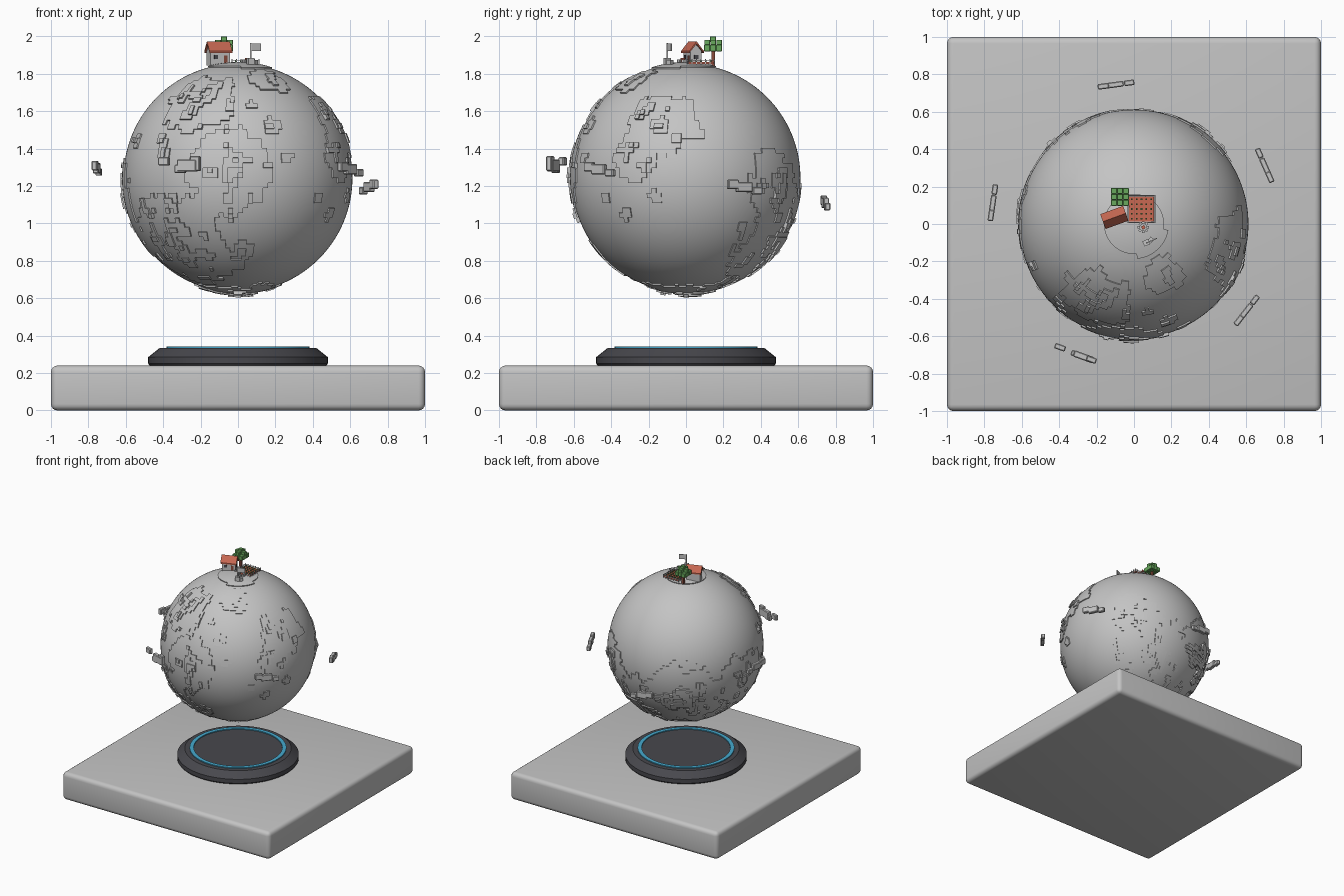
import bpy, bmesh, math, random
from mathutils import Vector, Matrix, noise

if "Cube" in bpy.data.objects:
    bpy.data.objects.remove(bpy.data.objects["Cube"])

random.seed(4)


def material(name, color):
    m = bpy.data.materials.new(name)
    m.diffuse_color = (*color, 1)
    m.use_nodes = True
    m.node_tree.nodes["Principled BSDF"].inputs["Base Color"].default_value = m.diffuse_color
    return m


STONE = material("pale stone", (0.55, 0.55, 0.55))
DARK = material("dark metal", (0.065, 0.065, 0.075))
BLUE = material("glow blue", (0.06, 0.40, 0.62))
ROOF = material("terracotta", (0.58, 0.14, 0.085))
LEAF = material("leaf green", (0.14, 0.40, 0.11))
CROP = material("crop green", (0.07, 0.20, 0.06))
WOOD = material("red brown wood", (0.25, 0.07, 0.045))


def finish(name, bm, mat, smooth=False):
    me = bpy.data.meshes.new(name)
    bm.to_mesh(me)
    bm.free()
    me.materials.append(mat)
    if smooth:
        me.shade_smooth()
        me.set_sharp_from_angle(angle=math.radians(30))
    ob = bpy.data.objects.new(name, me)
    bpy.context.collection.objects.link(ob)
    return ob


def boxes(name, items, mat, frame=Matrix(), bevel=0, segments=1):
    """One object made of boxes, each given as (centre, size, z rotation)."""
    bm = bmesh.new()
    for loc, size, turn in items:
        m = frame @ Matrix.Translation(loc) @ Matrix.Rotation(turn, 4, 'Z') @ Matrix.Diagonal((*size, 1))
        bmesh.ops.create_cube(bm, size=1, matrix=m)
    if bevel:
        bmesh.ops.bevel(bm, geom=bm.edges[:], offset=bevel, segments=segments,
                        profile=0.5, affect='EDGES')
    return finish(name, bm, mat, smooth=segments > 1)


def prism(name, profile, length, frame, mat):
    """Extrude a (y, z) profile along x."""
    bm = bmesh.new()
    face = bm.faces.new([bm.verts.new((-length / 2, y, z)) for y, z in profile])
    ext = bmesh.ops.extrude_face_region(bm, geom=[face], use_keep_orig=True)["geom"]
    bmesh.ops.translate(bm, verts=[v for v in ext if isinstance(v, bmesh.types.BMVert)], vec=(length, 0, 0))
    bmesh.ops.recalc_face_normals(bm, faces=bm.faces[:])
    bm.transform(frame)
    return finish(name, bm, mat)


def lathe(name, profile, mat, closed=False, steps=64):
    """Spin an (r, z) profile around the z axis."""
    bm = bmesh.new()
    vs = [bm.verts.new((r, 0, z)) for r, z in profile]
    pairs = list(zip(vs, vs[1:])) + ([(vs[-1], vs[0])] if closed else [])
    edges = [bm.edges.new(p) for p in pairs]
    bmesh.ops.spin(bm, geom=vs + edges, axis=(0, 0, 1), cent=(0, 0, 0), angle=math.tau, steps=steps)
    bmesh.ops.remove_doubles(bm, verts=bm.verts[:], dist=1e-5)
    bmesh.ops.recalc_face_normals(bm, faces=bm.faces[:])
    return finish(name, bm, mat, smooth=True)


# Plinth, pedestal and glowing ring
boxes("base_slab", [((0, 0, 0.12), (2, 2, 0.24), 0)], STONE, bevel=0.035, segments=4)
lathe("pedestal", [(0, 0.238), (0.47, 0.238), (0.48, 0.25), (0.48, 0.285), (0.42, 0.333), (0, 0.333)], DARK)
lathe("glow_ring", [(0.35, 0.325), (0.382, 0.325), (0.382, 0.341), (0.35, 0.341)], BLUE, closed=True)

# Planet: a latitude / longitude grid whose cells rise in terraces
CENTRE = Vector((0, 0, 1.243))
NU, NV = 144, 72
RADII = [0.612, 0.620, 0.629, 0.638]
LANDS = [((-0.45, -0.6, -0.55), 0.6), ((-0.1, -1, 0.05), 0.42), ((-0.3, -0.6, 0.6), 0.36),
         ((0.85, -0.2, 0.5), 0.34), ((0.9, -0.45, 0.2), 0.25), ((0.25, 0.7, -0.55), 0.6),
         ((-0.5, 0.75, -0.4), 0.6), ((0, 0, -1), 0.4), ((-0.95, 0.1, -0.25), 0.5),
         ((0.6, 0.75, -0.05), 0.36), ((0, -0.05, 1), 0.3), ((0.25, -0.45, 0.85), 0.2)]
LANDS = [(Vector(d).normalized(), r) for d, r in LANDS]
for _ in range(22):                                   # small islands on the front half
    a, h = random.uniform(-1.3, 1.3), random.uniform(-0.4, 0.75)
    w = math.sqrt(1 - h * h)
    LANDS.append((Vector((w * math.sin(a), -w * math.cos(a), h)), random.uniform(0.05, 0.1)))


def direction(i, j):
    lon, lat = math.tau * i / NU, math.pi * (j / NV - 0.5)
    return Vector((math.cos(lat) * math.sin(lon), -math.cos(lat) * math.cos(lon), math.sin(lat)))


def terrain(i, j):
    wide = math.cos(math.pi * ((j + 0.5) / NV - 0.5))
    group = next(g for g in (1, 2, 4, 8, 16) if g * wide > 0.5 or g == 16)
    d = direction((i // group + 0.5) * group, j + 0.5)
    if d.z > 0.965:                                   # flat ground for the homestead
        return 1
    score = max(1 - d.angle(c) / r for c, r in LANDS)
    score += 0.32 * noise.noise(d * 5) + 0.22 * noise.noise(d * 13)
    if score < 0.12:
        return 0
    peak = score + 0.7 * noise.noise(d * 8 + Vector((3, 7, 1)))
    return 3 if peak > 0.95 else 2 if peak > 0.68 else 1


level = [[terrain(i, j) for j in range(NV)] for i in range(NU)]
bm = bmesh.new()
cache = {}


def corner(i, j, k):
    key = (0 if j in (0, NV) else i % NU, j, k)
    if key not in cache:
        cache[key] = bm.verts.new(CENTRE + direction(key[0], j) * RADII[k])
    return cache[key]


for i in range(NU):
    for j in range(NV):
        k = level[i][j]
        ring = [(i, j), (i + 1, j), (i + 1, j + 1), (i, j + 1)]
        bm.faces.new(dict.fromkeys(corner(*p, k) for p in ring))
        for e, (ni, nj) in enumerate([(i, j - 1), (i + 1, j), (i, j + 1), (i - 1, j)]):
            if 0 <= nj < NV and level[ni % NU][nj] < k:
                a, b, low = ring[e], ring[(e + 1) % 4], level[ni % NU][nj]
                bm.faces.new(dict.fromkeys([corner(*b, k), corner(*a, k), corner(*a, low), corner(*b, low)]))
finish("planet", bm, STONE, smooth=True)

# Clouds: puffs of blocks (tangent offset, height offset, width, height) around the planet
PUFFS = [(0, 0, 0.09, 0.055), (0.065, 0.014, 0.06, 0.05), (-0.075, -0.02, 0.055, 0.04)]
CLOUDS = [((-0.10, 0.745, 1.11), 1), ((0.70, 0.31, 1.195), -1), ((0.60, -0.465, 1.29), -1),
          ((-0.755, 0.11, 1.295), 1)]
for n, (pos, flip) in enumerate(CLOUDS):
    frame = Matrix.Translation(pos) @ Matrix.Rotation(math.atan2(pos[1], pos[0]) + math.pi / 2, 4, 'Z')
    boxes(f"cloud_{n + 1}", [((x * flip, 0, z), (w, 0.03, h), 0) for x, z, w, h in PUFFS],
          STONE, frame, bevel=0.005)
frame = Matrix.Translation((-0.27, -0.71, 1.31)) @ Matrix.Rotation(math.radians(-20), 4, 'Z')
boxes("cloud_5", [((0, 0, 0), (0.11, 0.035, 0.065), 0), ((0.045, 0, 0.01), (0.055, 0.03, 0.08), 0),
                  ((-0.04, 0, -0.018), (0.06, 0.03, 0.045), 0), ((-0.135, 0.005, 0.022), (0.06, 0.03, 0.045), 0)],
      STONE, frame, bevel=0.005)

# House with gabled walls, pitched roof, door and windows
frame = Matrix.Translation((-0.105, 0.035, 1.845)) @ Matrix.Rotation(math.radians(20), 4, 'Z')
prism("house_walls", [(-0.032, 0), (0.032, 0), (0.032, 0.075), (0, 0.112), (-0.032, 0.075)], 0.11, frame, STONE)
prism("house_roof", [(-0.042, 0.066), (0, 0.116), (0.042, 0.066), (0.042, 0.076), (0, 0.128), (-0.042, 0.076)],
      0.13, frame, ROOF)
boxes("house_door", [((0.03, -0.033, 0.033), (0.02, 0.006, 0.042), 0)], WOOD, frame)
boxes("house_windows", [((-0.025, -0.033, 0.045), (0.022, 0.006, 0.02), 0),
                        ((0.056, 0, 0.045), (0.006, 0.022, 0.02), 0)], DARK, frame)

# Field with rows of crops and a fence
FX, FY, FZ = 0.04, 0.08, 1.862
boxes("field_soil", [((FX, FY, FZ - 0.004), (0.135, 0.135, 0.012), 0)], ROOF)
boxes("crops", [((FX + (a - 2) * 0.026, FY + (b - 2) * 0.026, FZ + 0.005), (0.009, 0.009, 0.012), 0)
                for a in range(5) for b in range(5)], CROP)
fence = []
for s in (-1, 1):
    fence += [((FX + s * 0.072, FY, FZ + 0.008), (0.004, 0.144, 0.004), 0),
              ((FX, FY + s * 0.072, FZ + 0.008), (0.144, 0.004, 0.004), 0)]
    for t in range(-3, 4):
        fence += [((FX + s * 0.072, FY + t * 0.024, FZ + 0.002), (0.006, 0.006, 0.028), 0),
                  ((FX + t * 0.024, FY + s * 0.072, FZ + 0.002), (0.006, 0.006, 0.028), 0)]
boxes("fence", fence, STONE)

# Tree with a crown of cubes
boxes("tree_trunk", [((-0.075, 0.145, 1.885), (0.018, 0.018, 0.08), 0)], WOOD)
crown = [((-0.075 + x * 0.032, 0.145 + y * 0.032, 1.938), (0.031, 0.031, 0.036), 0)
         for x in (-1, 0, 1) for y in (-1, 0, 1)]
crown += [((-0.075 + x * 0.032, 0.145 + y * 0.032, 1.968), (0.03, 0.03, 0.028), 0)
          for x, y in ((0, 0), (1, 0), (-1, 0), (0, 1), (0, -1))]
crown.append(((-0.075, 0.145, 1.985), (0.032, 0.032, 0.03), 0))
boxes("tree_crown", crown, LEAF, bevel=0.002)

# Flag on a pole with stones at its foot
boxes("flag_pole", [((0.068, -0.1, 1.908), (0.007, 0.007, 0.115), 0)], STONE)
boxes("flag", [((0.097, -0.088, 1.943), (0.055, 0.006, 0.04), math.radians(25))], STONE)
boxes("foot_stones", [((0.066, -0.1, 1.868), (0.034, 0.03, 0.035), 0.4),
                      ((0.09, -0.086, 1.862), (0.028, 0.024, 0.024), 0.9)], STONE)

# Campfire: ring of stones around red embers
boxes("campfire_stones", [((0.05 + 0.024 * math.cos(a), -0.018 + 0.024 * math.sin(a), 1.868),
                           (0.013, 0.013, 0.016), a) for a in [math.tau * n / 8 for n in range(8)]], STONE)
boxes("campfire_embers", [((0.05, -0.018, 1.872), (0.018, 0.018, 0.024), 0.5)], ROOF)
